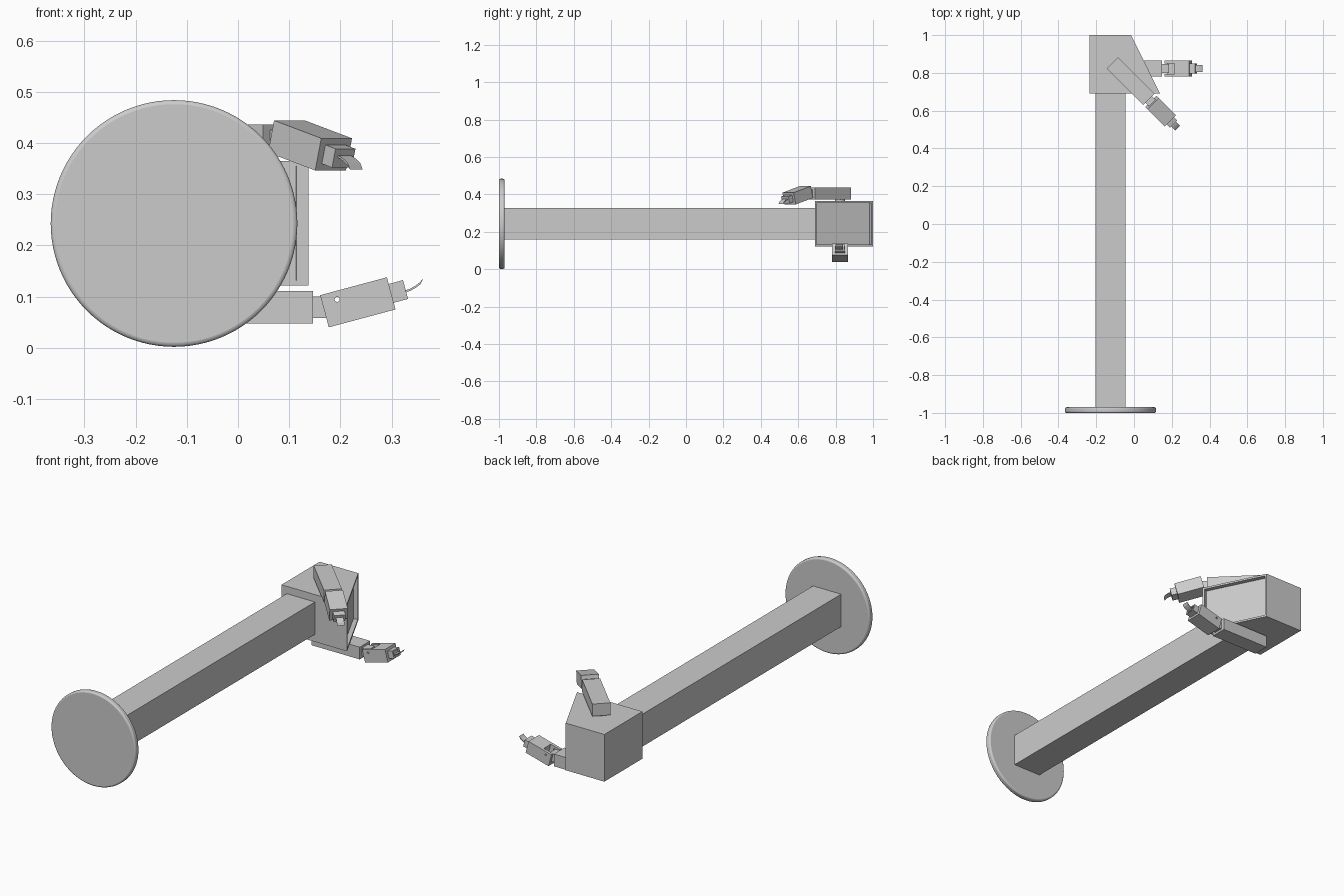
import bpy, bmesh
from math import radians
from mathutils import Matrix, Vector

cube = bpy.data.objects.get("Cube")
if cube:
    bpy.data.objects.remove(cube)

GREY = (0.6, 0.6, 0.6, 1)
mat = bpy.data.materials.new("plain_grey")
mat.use_nodes = True
mat.diffuse_color = GREY
mat.node_tree.nodes["Principled BSDF"].inputs["Base Color"].default_value = GREY

ALONG_Y = Matrix.Rotation(radians(-90), 4, 'X')


def finish(name, bm, matrix=Matrix()):
    bm.transform(matrix)
    bmesh.ops.recalc_face_normals(bm, faces=bm.faces)
    mesh = bpy.data.meshes.new(name)
    bm.to_mesh(mesh)
    bm.free()
    mesh.materials.append(mat)
    ob = bpy.data.objects.new(name, mesh)
    bpy.context.collection.objects.link(ob)
    return ob


def box(name, x, y, z, matrix=Matrix()):
    bm = bmesh.new()
    size = [b - a for a, b in (x, y, z)]
    mid = [(a + b) / 2 for a, b in (x, y, z)]
    bmesh.ops.create_cube(bm, size=1, matrix=Matrix.LocRotScale(mid, None, size))
    return finish(name, bm, matrix)


def prism(points, direction):
    bm = bmesh.new()
    face = bm.faces.new([bm.verts.new(p) for p in points])
    out = bmesh.ops.extrude_face_region(bm, geom=[face], use_keep_orig=True)
    verts = [v for v in out["geom"] if isinstance(v, bmesh.types.BMVert)]
    bmesh.ops.translate(bm, verts=verts, vec=direction)
    bmesh.ops.recalc_face_normals(bm, faces=bm.faces)
    return bm


def cylinder(name, radius, depth, matrix, segments=32):
    bm = bmesh.new()
    bmesh.ops.create_cone(bm, cap_ends=True, segments=segments,
                          radius1=radius, radius2=radius, depth=depth)
    return finish(name, bm, matrix)


def smooth(ob):
    bpy.ops.object.select_all(action='DESELECT')
    ob.select_set(True)
    bpy.context.view_layer.objects.active = ob
    bpy.ops.object.shade_smooth_by_angle(angle=radians(35))


def carve(ob, cutter):
    mod = ob.modifiers.new("cut", 'BOOLEAN')
    mod.operation = 'DIFFERENCE'
    mod.solver = 'EXACT'
    mod.object = cutter
    bpy.context.view_layer.objects.active = ob
    bpy.ops.object.modifier_apply(modifier=mod.name)
    bpy.data.objects.remove(cutter)


# Round foot plate with softened rim, and the long square post
base = cylinder("base_disc", 0.241, 0.03,
                Matrix.Translation((-0.125, -0.985, 0.243)) @ ALONG_Y, 96)
bevel = base.modifiers.new("rim", 'BEVEL')
bevel.width = 0.008
bevel.segments = 3
bevel.limit_method = 'ANGLE'
bevel.angle_limit = radians(40)
smooth(base)
box("post", (-0.205, -0.045), (-0.975, 0.7), (0.16, 0.327))

# Wedge head with a recessed screen on its slanted face
bm = prism([(-0.235, 1, 0.122), (-0.235, 0.69, 0.122),
            (0.138, 0.69, 0.122), (-0.015, 1, 0.122)], (0, 0, 0.243))
slant = Vector((0.9, 0.44, 0))
screen = max(bm.faces, key=lambda f: f.normal.dot(slant))
bmesh.ops.inset_region(bm, faces=[screen], thickness=0.014)
back = -0.022 * screen.normal
out = bmesh.ops.extrude_discrete_faces(bm, faces=[screen])
bmesh.ops.translate(bm, verts=out["faces"][0].verts, vec=back)
finish("head", bm)


def arm(side, frame):
    # Shoulder pivot, upper arm and elbow link
    smooth(cylinder(side + "_shoulder_pivot", 0.027, 0.02,
                    frame @ Matrix.Translation((0, 0, 0.036))))
    box(side + "_upper_arm", (-0.042, 0.232), (-0.0425, 0.0425), (-0.0315, 0.0315), frame)
    box(side + "_elbow_link", (0.22, 0.27), (-0.024, 0.024), (-0.021, 0.021), frame)

    # Forearm bent inward, with an elbow slot and a pin hole
    bend = frame @ Matrix.Translation((0.254, 0, -0.008)) @ Matrix.Rotation(radians(-15), 4, 'Y')
    forearm = box(side + "_forearm", (0, 0.135), (-0.0425, 0.0425), (-0.0325, 0.0325), bend)
    carve(forearm, box("slot_cutter", (-0.01, 0.055), (-0.028, 0.028), (-0.02, 0.05), bend))
    carve(forearm, cylinder("pin_cutter", 0.005, 0.2,
                            bend @ Matrix.Translation((0.03, 0, 0.016)) @ ALONG_Y, 16))

    # Wrist socket and thin curved claw
    wrist = box(side + "_wrist", (0.13, 0.164), (-0.0275, 0.0275), (-0.019, 0.019), bend)
    carve(wrist, box("socket_cutter", (0.156, 0.18), (-0.021, 0.021), (-0.012, 0.012), bend))
    curve = [(0.15, -0.002), (0.172, -0.001), (0.184, 0.002), (0.194, 0.006), (0.203, 0.012)]
    outline = [(x, z) for x, z in curve] + [(x, z - 0.004) for x, z in curve[-2::-1]]
    finish(side + "_claw", prism([(x, -0.0175, z) for x, z in outline], (0, 0.035, 0)), bend)


# Two mirrored arms, one on each flank of the head
arm("lower", Matrix.Translation((-0.085, 0.823, 0.0795)))
arm("upper", Matrix.Translation((-0.085, 0.823, 0.405))
    @ Matrix.Rotation(radians(-45), 4, 'Z') @ Matrix.Diagonal((1, 1, -1, 1)))
